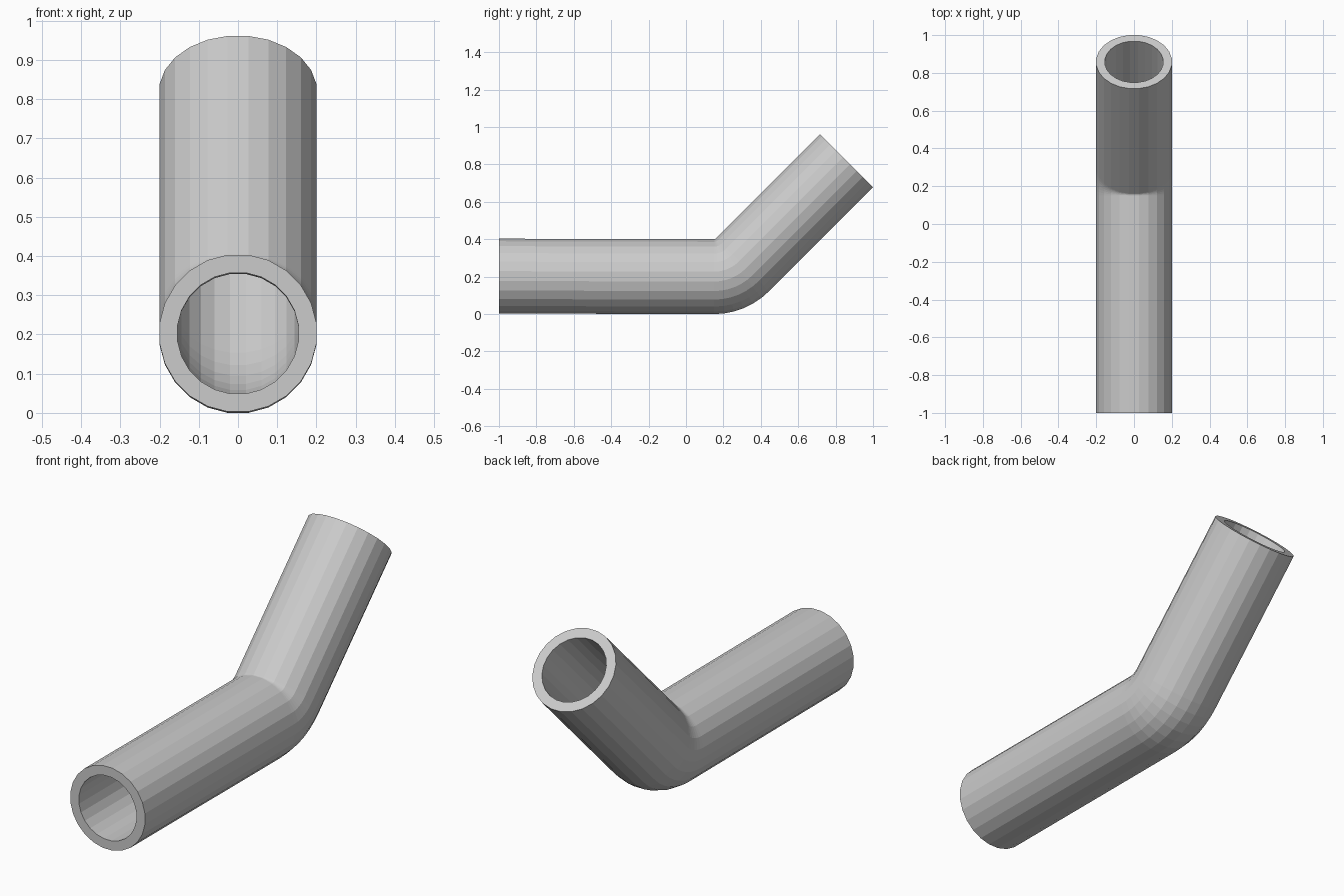
import bpy, bmesh
from math import sin, cos, tan, pi, radians

if "Cube" in bpy.data.objects:
    bpy.data.objects.remove(bpy.data.objects["Cube"])

SIDES = 24
FLAT = cos(pi / SIDES)
OUTER, INNER = 0.2 / FLAT, 0.154 / FLAT
BEND_R, BEND_STEPS, BEND_Y, AXIS_Z = 0.215, 6, 0.15, 0.2

# Centre line: (y, z, tilt) for the straight run, the elbow and the raised end
path = [(-1.0, AXIS_Z + 0.003, 0.0)]
for i in range(BEND_STEPS + 1):
    a = radians(45) * i / BEND_STEPS
    path.append((BEND_Y + BEND_R * sin(a), AXIS_Z + BEND_R * (1 - cos(a)), a))
corner_y = BEND_Y + BEND_R * tan(radians(22.5))
end_y = 1.0 - 0.2 * sin(radians(45))
path.append((end_y, AXIS_Z + end_y - corner_y, radians(45)))

bm = bmesh.new()


def ring(y, z, tilt, radius):
    verts = []
    for k in range(SIDES):
        t = 2 * pi * (k + 0.5) / SIDES
        u = radius * sin(t)
        verts.append(bm.verts.new((radius * cos(t), y - u * sin(tilt), z + u * cos(tilt))))
    return verts


def bridge(a, b):
    for k in range(SIDES):
        n = (k + 1) % SIDES
        bm.faces.new((a[k], a[n], b[n], b[k]))


# Outer wall forward, inner wall back, closed by the two end rims
rings = [ring(*p, OUTER) for p in path] + [ring(*p, INNER) for p in reversed(path)]
for i, r in enumerate(rings):
    bridge(r, rings[(i + 1) % len(rings)])
bmesh.ops.recalc_face_normals(bm, faces=bm.faces)

mesh = bpy.data.meshes.new("bent_pipe")
bm.to_mesh(mesh)
bm.free()
bpy.context.collection.objects.link(bpy.data.objects.new("bent_pipe", mesh))
